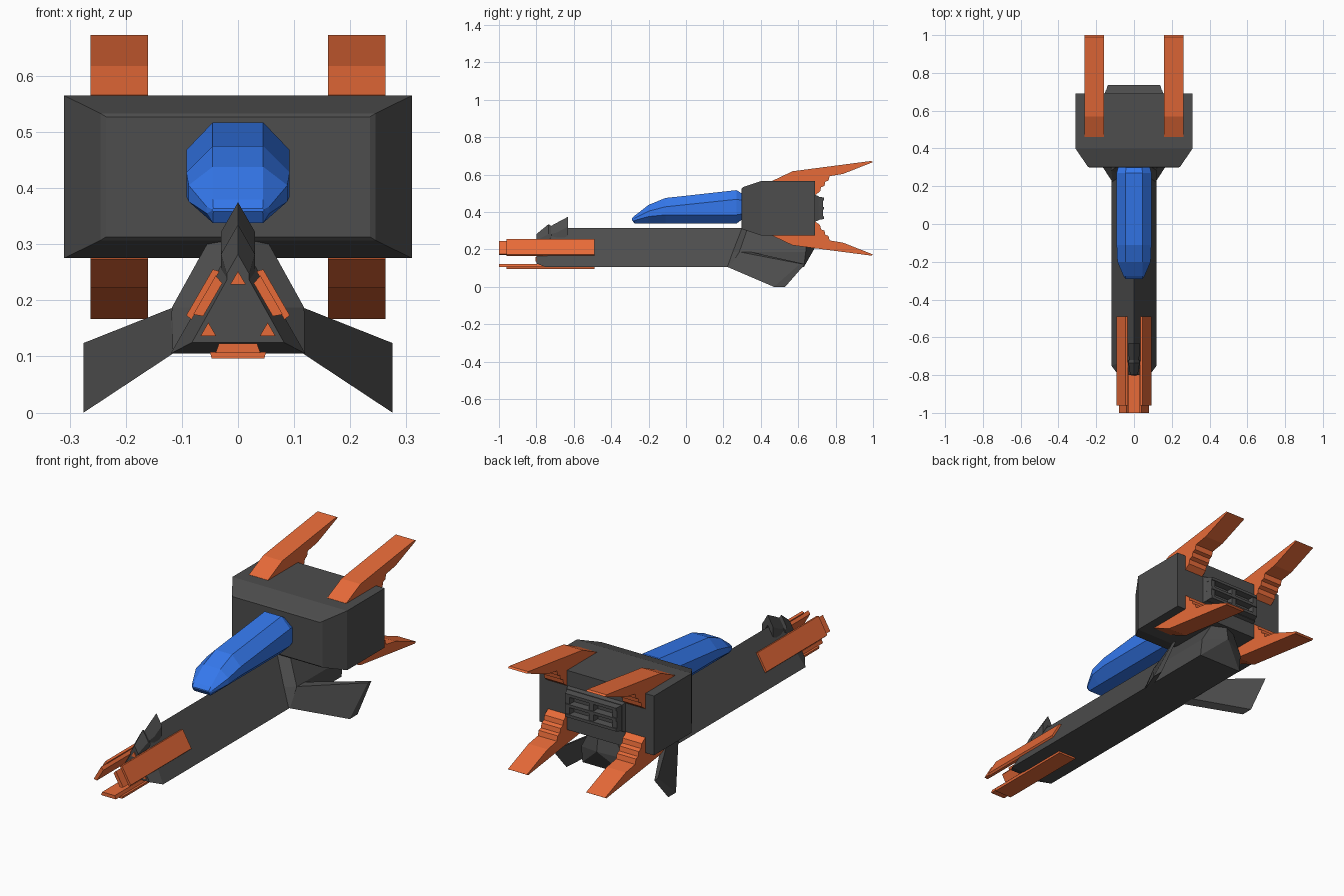
import bpy, bmesh, math

if "Cube" in bpy.data.objects:
    bpy.data.objects.remove(bpy.data.objects["Cube"])


def material(name, rgb):
    m = bpy.data.materials.new(name)
    m.diffuse_color = (*rgb, 1)
    m.use_nodes = True
    m.node_tree.nodes["Principled BSDF"].inputs["Base Color"].default_value = m.diffuse_color
    return m


ORANGE = material("orange", (0.80, 0.145, 0.04))
BLUE = material("blue", (0.035, 0.19, 0.85))
DARK = material("dark_grey", (0.075, 0.075, 0.075))


def loft(name, rings, mat=DARK):
    """Skin a closed solid through rings with equal point counts."""
    bm = bmesh.new()
    loops = [[bm.verts.new(p) for p in r] for r in rings]
    n = len(loops[0])
    for a, b in zip(loops, loops[1:]):
        for i in range(n):
            j = (i + 1) % n
            bm.faces.new((a[i], a[j], b[j], b[i]))
    bm.faces.new(loops[0])
    bm.faces.new(loops[-1])
    bmesh.ops.remove_doubles(bm, verts=bm.verts, dist=1e-4)
    bmesh.ops.recalc_face_normals(bm, faces=bm.faces)
    me = bpy.data.meshes.new(name)
    bm.to_mesh(me)
    bm.free()
    me.materials.append(mat)
    ob = bpy.data.objects.new(name, me)
    bpy.context.collection.objects.link(ob)
    return ob


def rect(y, hx, z0, z1, cx=0):
    return [(cx - hx, y, z0), (cx + hx, y, z0), (cx + hx, y, z1), (cx - hx, y, z1)]


def triangle(y_base, y_top, z_base, height, half):
    return [(-half, y_base, z_base), (half, y_base, z_base), (0, y_top, z_base + height)]


# Fuselage: triangular beam with a chamfered nose
loft("fuselage", [
    triangle(-0.80, -0.80, 0.125, 0.147, 0.082),
    triangle(-0.75, -0.71, 0.105, 0.21, 0.12),
    triangle(0.22, 0.30, 0.105, 0.21, 0.12),
])


# Tail section: the beam widens at the shoulders, then ends in a shallow point
def tail(y_base, y_shoulder, y_top, x_shoulder, z_shoulder, z_top):
    return [(-0.119, y_base, 0.105), (0.119, y_base, 0.105),
            (x_shoulder, y_shoulder, z_shoulder), (0, y_top, z_top),
            (-x_shoulder, y_shoulder, z_shoulder)]


loft("tail_body", [
    tail(0.22, 0.25, 0.30, 0.0731, 0.187, 0.315),
    tail(0.235, 0.285, 0.36, 0.118, 0.187, 0.40),
    tail(0.63, 0.64, 0.66, 0.118, 0.187, 0.40),
    [(0, 0.69, 0.21)] * 5,
])

# Engine block with chamfered front
loft("engine_block", [
    rect(0.298, 0.235, 0.313, 0.527),
    rect(0.304, 0.245, 0.307, 0.533),
    rect(0.40, 0.31, 0.275, 0.565),
    rect(0.69, 0.31, 0.275, 0.565),
])

# Exhaust housing, with bars that frame four recessed openings
loft("exhaust_housing", [rect(0.68, 0.160, 0.345, 0.495), rect(0.708, 0.149, 0.355, 0.485)])
for i, x in enumerate((-0.128, 0, 0.128)):
    loft(f"exhaust_upright_{i}", [rect(0.70, 0.021, 0.356, 0.484, x),
                                  rect(0.733, 0.012, 0.363, 0.477, x)])
for i, z in enumerate((0.370, 0.42, 0.470)):
    loft(f"exhaust_crossbar_{i}", [rect(0.70, 0.150, z - 0.014, z + 0.014),
                                   rect(0.737, 0.138, z - 0.007, z + 0.007)])

# Four swept tail fins, mirrored left/right and about z = 0.42
FIN = [(0.46, 0.55), (0.46, 0.566), (0.57, 0.618), (0.99, 0.673), (1.0, 0.667),
       (0.84, 0.604), (0.768, 0.592), (0.762, 0.568), (0.745, 0.562), (0.74, 0.54),
       (0.722, 0.532), (0.717, 0.51), (0.69, 0.49), (0.66, 0.49)]
for side in (-1, 1):
    for up in (-1, 1):
        rings = [[(side * x, y, 0.42 + up * (z - 0.42)) for y, z in FIN]
                 for x in (0.16, 0.263)]
        loft(f"tail_fin_{'R' if side > 0 else 'L'}_{'upper' if up > 0 else 'lower'}",
             rings, ORANGE)


# Octagonal cockpit pod
def octagon(y, hx_top, hx, bottom, low, high, top):
    half = [(hx_top, bottom), (hx, low), (hx, high), (hx_top, top)]
    return [(x, y, z) for x, z in half] + [(-x, y, z) for x, z in reversed(half)]


loft("cockpit", [
    octagon(-0.29, 0.044, 0.046, 0.358, 0.360, 0.362, 0.364),
    octagon(-0.275, 0.045, 0.056, 0.338, 0.355, 0.367, 0.380),
    octagon(-0.20, 0.045, 0.088, 0.338, 0.376, 0.405, 0.438),
    octagon(-0.11, 0.045, 0.092, 0.338, 0.385, 0.428, 0.475),
    octagon(0.27, 0.045, 0.092, 0.338, 0.385, 0.468, 0.517),
    octagon(0.302, 0.042, 0.084, 0.362, 0.39, 0.462, 0.497),
], BLUE)

# Side stabilisers: thin swept plates
for side in (-1, 1):
    def chord(x, pts):
        return [(side * x, y, z) for y, z in pts]
    loft(f"stabiliser_{'R' if side > 0 else 'L'}", [
        chord(0.116, [(0.225, 0.105), (0.29, 0.105), (0.345, 0.187), (0.285, 0.187)]),
        chord(0.275, [(0.47, 0.0), (0.53, 0.0), (0.637, 0.122), (0.61, 0.124)]),
    ])


# Nose prongs: the lower one repeated at 120 degree steps round the beam axis
def spin(points, angle):
    c, s = math.cos(angle), math.sin(angle)
    return [(c * x - s * (z - 0.175), y, 0.175 + s * x + c * (z - 0.175))
            for x, y, z in points]


for k in range(3):
    a = k * 2 * math.pi / 3

    def slab(y, w0, z0, w1, z1):
        return spin([(-w0, y, z0), (w0, y, z0), (w1, y, z1), (-w1, y, z1)], a)
    loft(f"prong_outer_{k}", [slab(-0.96, 0.047, 0.096, 0.05, 0.108),
                              slab(-0.49, 0.047, 0.096, 0.05, 0.108)], ORANGE)
    loft(f"prong_inner_{k}", [slab(-1.0, 0.04, 0.106, 0.034, 0.123),
                              slab(-0.67, 0.04, 0.106, 0.034, 0.123)], ORANGE)
    # small corner inlays on the nose face
    tip = [[(-0.014, y, 0.228), (0.014, y, 0.228), (0, y, 0.252)] for y in (-0.804, -0.78)]
    loft(f"nose_inlay_{k}", [spin(r, a) for r in tip], ORANGE)


# Two swept roof-shaped sights on the nose
def roof(y, z, w, depth):
    return [(0, y, z), (w, y, z - 1.75 * w), (w, y, z - 1.75 * w - depth),
            (0, y, z - depth), (-w, y, z - 1.75 * w - depth), (-w, y, z - 1.75 * w)]


loft("sight_front", [roof(-0.80, 0.282, 0.02, 0.03), roof(-0.735, 0.335, 0.03, 0.05),
                     roof(-0.72, 0.325, 0.03, 0.04)])
loft("sight_rear", [roof(-0.735, 0.318, 0.022, 0.03), roof(-0.69, 0.343, 0.03, 0.045),
                    roof(-0.63, 0.375, 0.03, 0.05)])
